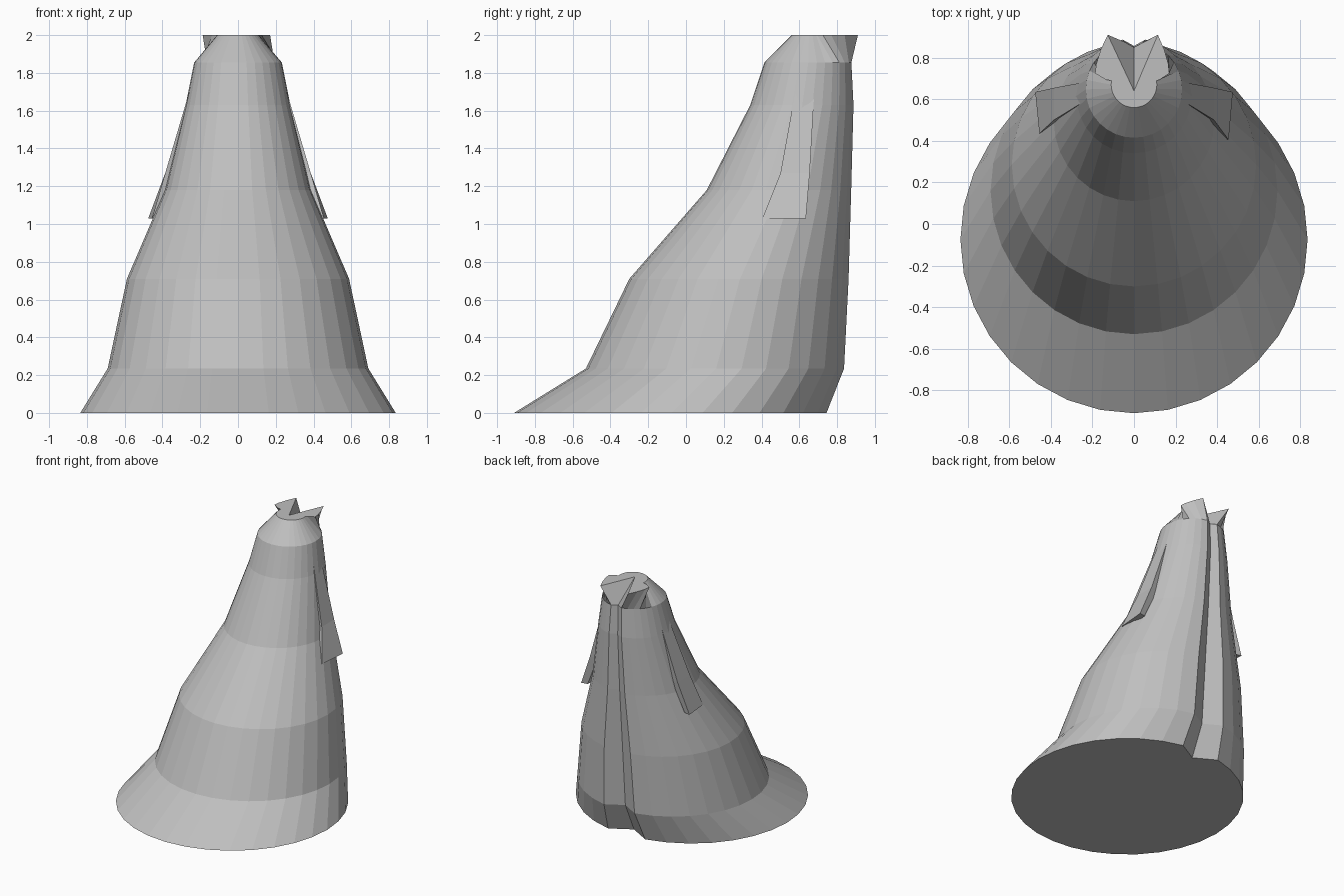
import bpy, bmesh, math

if "Cube" in bpy.data.objects:
    bpy.data.objects.remove(bpy.data.objects["Cube"])

SEGMENTS = 32

cloth = bpy.data.materials.new("grey cloth")
cloth.diffuse_color = (0.52, 0.52, 0.52, 1)
cloth.use_nodes = True
cloth.node_tree.nodes["Principled BSDF"].inputs["Base Color"].default_value = cloth.diffuse_color


def make_object(name, rings):
    """Skin a stack of closed rings and cap both ends."""
    bm = bmesh.new()
    loops = [[bm.verts.new(p) for p in ring] for ring in rings]
    n = len(rings[0])
    for a, b in zip(loops, loops[1:]):
        for i in range(n):
            j = (i + 1) % n
            bm.faces.new((a[i], a[j], b[j], b[i]))
    bm.faces.new(loops[0][::-1])
    bm.faces.new(loops[-1])
    bmesh.ops.recalc_face_normals(bm, faces=bm.faces)
    mesh = bpy.data.meshes.new(name)
    bm.to_mesh(mesh)
    bm.free()
    mesh.materials.append(cloth)
    obj = bpy.data.objects.new(name, mesh)
    bpy.context.collection.objects.link(obj)
    return obj


# Cloak: leaning stack of circles (height, front y, back y, half width)
profile = [(0.0, -0.91, 0.76, 0.835), (0.235, -0.53, 0.85, 0.69),
           (0.71, -0.30, 0.872, 0.588), (1.18, 0.11, 0.882, 0.386),
           (1.63, 0.34, 0.892, 0.277), (1.855, 0.415, 0.88, 0.232)]
rings = []
for z, front, back, half in profile:
    cy, ry = (front + back) / 2, (back - front) / 2
    ring = []
    for k in range(SEGMENTS):
        a = 2 * math.pi * k / SEGMENTS
        inset = 0.87 if k == 0 else 1.0      # slit down the back
        ring.append((half * math.sin(a), cy + ry * inset * math.cos(a), z))
    rings.append(ring)

# Collar: round in front, flared behind, with a deep notch at the back
flare = {0: (0, 0.64), 1: (0.115, 0.91), 2: (0.145, 0.84),
         3: (0.165, 0.77), 4: (0.17, 0.725), 5: (0.125, 0.695)}
collar = []
for k in range(SEGMENTS):
    m = min(k, SEGMENTS - k)
    side = 1 if k <= SEGMENTS // 2 else -1
    if m in flare:
        x, y = flare[m]
        x *= 1.0 if side > 0 else 1.1
    else:
        a = math.radians(80 + 100 * (m - 6) / 10)
        x, y = 0.11 * math.sin(a), 0.67 + 0.11 * math.cos(a)
    collar.append((side * x, y, 2.0))
rings.append(collar)
make_object("cloak", rings)

# Sleeves: thin flaps lying on the cloak, widening downward
# (front x, front y, back x, back y, height, thickness)
flap = [(0.455, 0.405, 0.475, 0.635, 1.03, 0.05),
        (0.385, 0.50, 0.385, 0.655, 1.27, 0.06),
        (0.255, 0.58, 0.25, 0.68, 1.71, 0.06)]
for side, name, shift in ((1, "right_sleeve", 0.0), (-1, "left_sleeve", 0.03)):
    sleeve = []
    for i, (fx, fy, bx, by, z, t) in enumerate(flap):
        fy += shift if i == 0 else 0
        sleeve.append([(side * fx, fy, z), (side * bx, by, z),
                       (side * (bx - t), by - 0.01, z),
                       (side * (fx - t), fy + 0.02, z)])
    make_object(name, sleeve)
